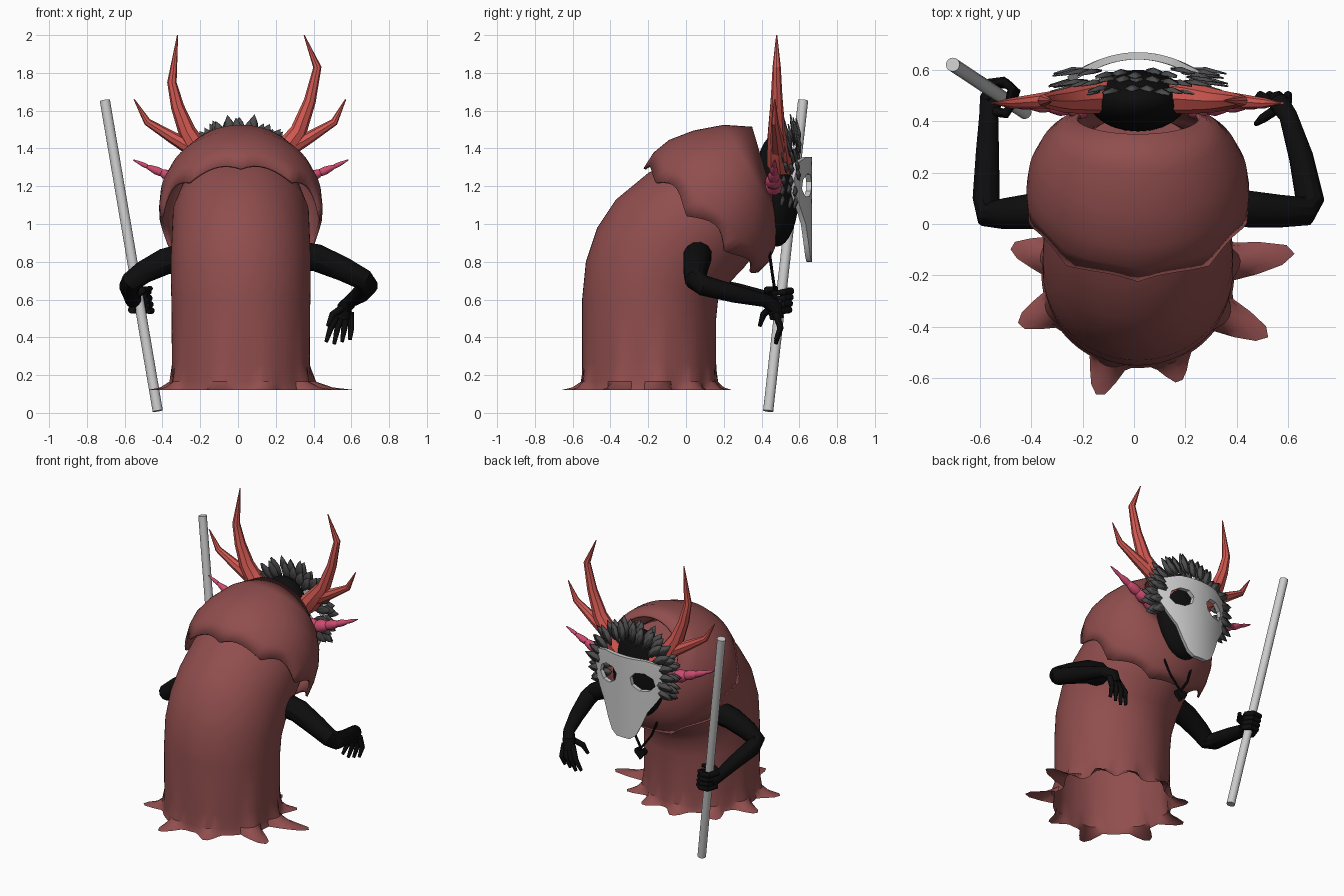
import bpy, bmesh, math, random
from math import sin, cos, pi, radians
from mathutils import Vector, Matrix

random.seed(4)
if "Cube" in bpy.data.objects:
    bpy.data.objects.remove(bpy.data.objects["Cube"])

CX = 0.015  # sideways centre of the creature


def material(name, *rgb):
    m = bpy.data.materials.new(name)
    m.use_nodes = True
    m.diffuse_color = (*rgb, 1)
    m.node_tree.nodes["Principled BSDF"].inputs["Base Color"].default_value = (*rgb, 1)
    return m


MAROON = material("maroon cloth", 0.28, 0.075, 0.075)
RED = material("red horn", 0.66, 0.1, 0.085)
PINK = material("pink ear", 0.6, 0.07, 0.16)
BLACK = material("black skin", 0.004, 0.004, 0.004)
GREY = material("dark grey feather", 0.07, 0.07, 0.07)
PALE = material("pale grey", 0.6, 0.6, 0.6)
PARTS = []


def finish(name, bm, mat):
    bmesh.ops.recalc_face_normals(bm, faces=bm.faces)
    me = bpy.data.meshes.new(name)
    bm.to_mesh(me)
    bm.free()
    me.materials.append(mat)
    ob = bpy.data.objects.new(name, me)
    bpy.context.collection.objects.link(ob)
    PARTS.append(ob)
    return ob


def skin(bm, rings, cap_start=True, cap_end=True):
    """Join rings of points into a tube."""
    loops = [[bm.verts.new(p) for p in r] for r in rings]
    n = len(loops[0])
    for a, b in zip(loops, loops[1:]):
        for i in range(n):
            bm.faces.new((a[i], a[(i + 1) % n], b[(i + 1) % n], b[i]))
    if cap_start:
        bm.faces.new(loops[0])
    if cap_end:
        bm.faces.new(loops[-1])


def tube(bm, path, sides=10):
    """Round tube along (x, y, z, radius) points."""
    pts = [Vector(p[:3]) for p in path]
    rings, side = [], None
    for i, p in enumerate(pts):
        d = (pts[min(i + 1, len(pts) - 1)] - pts[max(i - 1, 0)]).normalized()
        side = d.orthogonal() if side is None else side - d * side.dot(d)
        side.normalize()
        up = d.cross(side)
        rings.append([p + (side * cos(2 * pi * k / sides) + up * sin(2 * pi * k / sides)) * path[i][3]
                      for k in range(sides)])
    skin(bm, rings)


def tubes(name, mat, paths, sides=10):
    bm = bmesh.new()
    for p in paths:
        tube(bm, p, sides)
    return finish(name, bm, mat)


def tilted_ring(yb, zb, yf, zf, w, n, push=None):
    """Ring through a back and a front point; push(a) gives an extra offset."""
    mid = Vector((CX, (yb + yf) / 2, (zb + zf) / 2))
    half = Vector((0, (yf - yb) / 2, (zf - zb) / 2))
    out = []
    for k in range(n):
        a = 2 * pi * k / n
        p = mid + Vector((w * cos(a), 0, 0)) + half * sin(a)
        out.append(p + push(a) if push else p)
    return out


# Body: bent open tube with root-like spikes around its foot
SPIKES = [(8, .24), (40, .1), (68, .08), (100, .08), (135, .11), (168, .13),
          (203, .13), (252, .13), (291, .08), (334, .19)]


def root(share):
    def push(a):
        amount = .01
        for deg, length in SPIKES:
            gap = abs((a - radians(deg) + pi) % (2 * pi) - pi)
            amount += length * min(1, 1.25 * max(0, 1 - gap / .2))
        return Vector((cos(a), sin(a), 0)) * amount * share
    return push


body_rings = [tilted_ring(-.55, z, .16, z, .365, 96, root(s))
              for z, s in ((.12, 1), (.135, .5), (.165, .15), (.26, 0))]
for r in [(-.55, .6, .16, .5, .367), (-.53, .8, .17, .6, .37), (-.47, .98, .22, .68, .37),
          (-.37, 1.13, .3, .76, .365), (-.2, 1.27, .37, .85, .36), (0, 1.37, .41, 1.0, .31),
          (.2, 1.42, .42, 1.1, .2)]:
    body_rings.append(tilted_ring(*r, 96))
bm = bmesh.new()
skin(bm, body_rings, cap_start=False)
finish("body", bm, MAROON)

# Hood: domed shell with a wavy hem and a front opening
AXIS = Vector((0, .68, .73))


def hem(share):
    return lambda a: AXIS * share * (.05 * abs(sin(4.5 * a + .8)) + .012 * sin(7 * a) - .02)


bm = bmesh.new()
skin(bm, [tilted_ring(-.22, 1.3, .37, .73, .43, 72, hem(1)),
          tilted_ring(-.17, 1.38, .43, .79, .433, 72, hem(.4)),
          tilted_ring(-.09, 1.445, .47, .87, .425, 72),
          tilted_ring(.04, 1.495, .49, .95, .39, 72),
          tilted_ring(.2, 1.525, .49, 1.02, .33, 72),
          tilted_ring(.35, 1.515, .48, 1.08, .24, 72)], False, False)
hood = finish("hood", bm, MAROON)
mod = hood.modifiers.new("thickness", 'SOLIDIFY')
mod.thickness = .015

# Head
bm = bmesh.new()
bmesh.ops.create_uvsphere(bm, u_segments=24, v_segments=16, radius=1,
                          matrix=Matrix.Translation((CX, .48, 1.18)) @ Matrix.Diagonal((.19, .12, .3, 1)))
finish("head", bm, BLACK)

# Mask: curved plate narrowing to the chin, with two eye holes cut out
bm = bmesh.new()
rows = [(1.355, .15), (1.325, .245), (1.24, .275), (1.16, .265), (1.08, .22), (1.0, .165),
        (.9, .125), (.83, .09), (.8, .05)]
grid = [[bm.verts.new((CX + w * u / 8, .668 - 1.25 * (w * u / 8) ** 2, z)) for u in range(-8, 9)]
        for z, w in rows]
for a, b in zip(grid, grid[1:]):
    for i in range(16):
        bm.faces.new((a[i], b[i], b[i + 1], a[i + 1]))
mask = finish("mask", bm, PALE)
mod = mask.modifiers.new("thickness", 'SOLIDIFY')
mod.thickness = .028
mod.offset = -1
bm = bmesh.new()
for s in (-1, 1):
    m = (Matrix.Translation((CX + s * .13, .6, 1.205)) @ Matrix.Rotation(s * .25, 4, 'Y')
         @ Matrix.Diagonal((1.15, 1, .9, 1)) @ Matrix.Rotation(pi / 2, 4, 'X'))
    bmesh.ops.create_cone(bm, cap_ends=True, segments=8, radius1=.07, radius2=.07, depth=.4, matrix=m)
cutter = finish("eye_cutter", bm, BLACK)
cutter.hide_render = True
mod = mask.modifiers.new("eyes", 'BOOLEAN')
mod.operation = 'DIFFERENCE'
mod.object = cutter
bpy.context.view_layer.update()
cut = bpy.data.meshes.new_from_object(mask.evaluated_get(bpy.context.evaluated_depsgraph_get()))
mask.modifiers.clear()
mask.data = cut
mask.data.materials.clear()
mask.data.materials.append(PALE)
for p in mask.data.polygons:
    p.material_index = 0
PARTS.remove(cutter)
bpy.data.objects.remove(cutter)

# Feather crest: layered fans of folded leaf shapes
bm = bmesh.new()
for y, start, count in ((.6, .2, 17), (.565, .215, 19), (.53, .2, 18)):
    for k in range(count):
        a = radians(-22 + 224 * (k + random.uniform(-.2, .2)) / (count - 1))
        out, across = Vector((cos(a), 0, sin(a))), Vector((-sin(a), 0, cos(a)))
        base = Vector((CX, y + random.uniform(-.012, .012), 1.22)) + out * start
        length = random.uniform(.13, .155)
        back = Vector((0, -.02, 0))
        ridge = [bm.verts.new(base + out * length * t + back * t + Vector((0, .012 * b, 0)))
                 for t, b in ((0, 0), (.45, 1), (1, 0))]
        for s in (-1, 1):
            edge = [bm.verts.new(base + out * length * t + back * t + across * s * w)
                    for t, w in ((.2, .022), (.55, .03), (.8, .018))]
            bm.faces.new((ridge[0], edge[0], edge[1], ridge[1]))
            bm.faces.new((ridge[1], edge[1], edge[2], ridge[2]))
feathers = finish("feather_crest", bm, GREY)
mod = feathers.modifiers.new("thickness", 'SOLIDIFY')
mod.thickness = .006

# Antlers: main beam with one outer tine each
tubes("left_antler", RED, [
    [(.1, .5, 1.27, .07), (.22, .49, 1.36, .062), (.32, .48, 1.49, .045), (.38, .48, 1.65, .032),
     (.42, .48, 1.83, .022), (.35, .48, 2.0, .003)],
    [(.24, .49, 1.38, .045), (.38, .48, 1.46, .032), (.51, .47, 1.54, .02), (.57, .47, 1.66, .003)]], 8)
tubes("right_antler", RED, [
    [(-.07, .5, 1.27, .07), (-.19, .49, 1.36, .062), (-.27, .48, 1.49, .047), (-.32, .48, 1.62, .035),
     (-.35, .48, 1.75, .025), (-.32, .48, 2.0, .003)],
    [(-.21, .49, 1.38, .045), (-.35, .48, 1.46, .032), (-.48, .47, 1.54, .02), (-.55, .47, 1.66, .003)]], 8)

# Ears: stepped, pointed segments
for name, s in (("left_ear", 1), ("right_ear", -1)):
    path = []
    for k in range(5):
        for t, r in ((0, .8), (.35, 1), (.85, .85), (.99, .68)):
            u = (k + t) / 5
            path.append((CX + s * (.2 + .37 * u), .46 + .01 * u, 1.2 + .14 * u ** 1.3,
                         .058 * (1 - u * .92) * r))
    tubes(name, PINK, [path], 12)

# Staff
tubes("staff", PALE, [[(-.425, .435, .01, .027), (-.705, .62, 1.655, .027)]], 16)

# Left arm with open hanging hand
fingers = [[(.565 + .02 * (k - 1.5), .475, .53, .02), (.545 + .036 * (k - 1.5), .5, .45, .017),
            (.53 + .042 * (k - 1.5), .475, .365 + .012 * abs(k - 1), .01)] for k in range(4)]
tubes("left_arm", BLACK, [
    [(.28, .06, .84, .08), (.42, .06, .82, .075), (.56, .05, .76, .066), (.665, .05, .705, .058),
     (.685, .09, .675, .056), (.65, .26, .63, .048), (.6, .42, .595, .036), (.565, .47, .56, .04),
     (.555, .48, .5, .036)],
    [(.56, .45, .56, .02), (.5, .41, .52, .018), (.475, .39, .46, .01)]] + fingers, 12)

# Right arm with fist closed around the staff
grip = []
for k in range(4):
    z = .645 - .033 * k
    x, y = -.535 + .17 * (.645 - z), .505 - .1 * (.645 - z)
    grip.append([(x - .045, y - .02, z, .02), (x - .025, y + .045, z, .02), (x + .025, y + .05, z, .019),
                 (x + .06, y + .02, z - .005, .018), (x + .045, y - .03, z - .01, .012)])
tubes("right_arm", BLACK, [
    [(-.25, .06, .83, .08), (-.39, .05, .8, .072), (-.5, .04, .745, .062), (-.565, .04, .695, .056),
     (-.575, .1, .67, .054), (-.57, .28, .64, .046), (-.565, .42, .61, .038), (-.555, .49, .6, .045),
     (-.55, .53, .6, .03)],
    [(-.55, .44, .62, .022), (-.5, .43, .65, .02), (-.46, .48, .66, .012)]] + grip, 12)

# Necklace: cord and heart pendant
tubes("necklace_cord", BLACK, [[(CX + s * .11, .44, .86, .008), (CX + s * .07, .455, .75, .008),
                                (CX, .47, .65, .008)] for s in (-1, 1)], 6)
bm = bmesh.new()
outline = [(.0026 * 16 * sin(t) ** 3,
            .0026 * (13 * cos(t) - 5 * cos(2 * t) - 2 * cos(3 * t) - cos(4 * t)))
           for t in (2 * pi * k / 24 for k in range(24))]
skin(bm, [[(CX + x, y, .62 + z) for x, z in outline] for y in (.455, .485)])
finish("heart_pendant", bm, BLACK)

# Smooth shading that keeps edges sharp
bpy.ops.object.select_all(action='DESELECT')
for ob in PARTS:
    ob.select_set(True)
bpy.context.view_layer.objects.active = PARTS[0]
bpy.ops.object.shade_smooth_by_angle(angle=radians(30))
